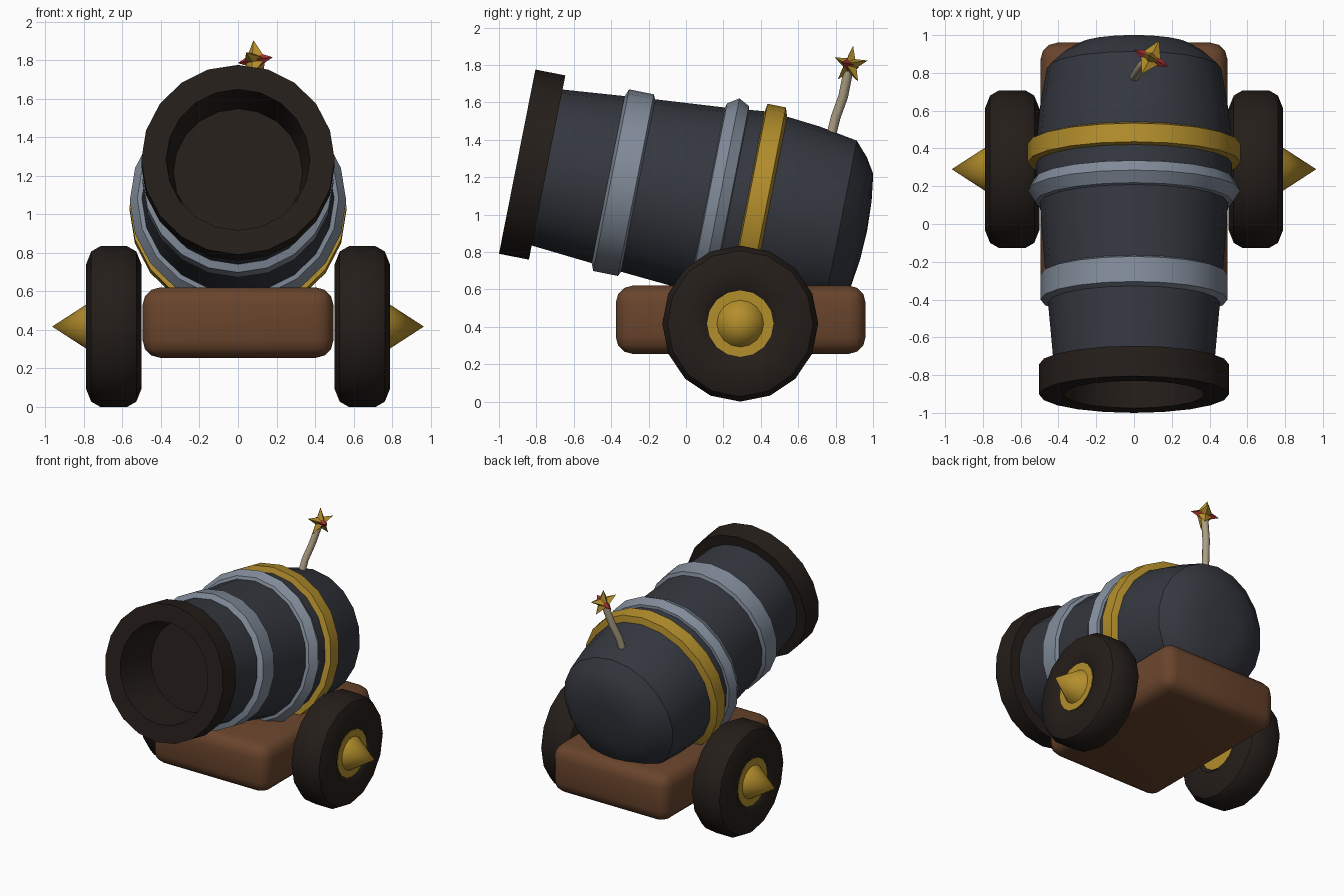
import bpy, bmesh, math
from mathutils import Matrix, Vector

if "Cube" in bpy.data.objects:
    bpy.data.objects.remove(bpy.data.objects["Cube"])


def material(name, rgb):
    m = bpy.data.materials.new(name)
    m.diffuse_color = (*rgb, 1)
    m.use_nodes = True
    m.node_tree.nodes["Principled BSDF"].inputs["Base Color"].default_value = m.diffuse_color
    return m


IRON = material("iron", (0.035, 0.039, 0.05))
DARK = material("dark_brown", (0.018, 0.013, 0.010))
STEEL = material("steel", (0.22, 0.26, 0.32))
GOLD = material("gold", (0.45, 0.27, 0.025))
WOOD = material("wood", (0.14, 0.058, 0.025))
ROPE = material("rope", (0.45, 0.38, 0.25))
RED = material("red", (0.40, 0.03, 0.03))


def finish(name, bm, mat, matrix=Matrix(), angle=35):
    bmesh.ops.remove_doubles(bm, verts=bm.verts, dist=1e-5)
    bmesh.ops.transform(bm, matrix=matrix, verts=bm.verts)
    bmesh.ops.recalc_face_normals(bm, faces=bm.faces)
    me = bpy.data.meshes.new(name)
    bm.to_mesh(me)
    bm.free()
    me.materials.append(mat)
    me.shade_smooth()
    me.set_sharp_from_angle(angle=math.radians(angle))
    ob = bpy.data.objects.new(name, me)
    bpy.context.collection.objects.link(ob)
    return ob


def lathe(name, profile, sides, matrix, mat, closed=False):
    """Revolve (height, radius) points about local z."""
    bm = bmesh.new()
    pts = profile + profile[:1] if closed else profile
    vs = [bm.verts.new((r, 0, t)) for t, r in pts]
    es = [bm.edges.new(p) for p in zip(vs, vs[1:])]
    bmesh.ops.spin(bm, geom=vs + es, cent=(0, 0, 0), axis=(0, 0, 1),
                   angle=math.tau, steps=sides, use_merge=False)
    return finish(name, bm, mat, matrix)


# Tilted barrel frame: local z runs from the muzzle to the breech
axis = Vector((0, 0.981, -0.194)).normalized()
side = Vector((1, 0, 0))
barrel = Matrix.Translation((0, -0.9025, 1.283)) @ Matrix(
    (side, axis.cross(side), axis)).transposed().to_4x4()

lathe("barrel", [(0.14, 0.36), (0.14, 0.423), (0.66, 0.47), (1.03, 0.499), (1.24, 0.52),
                 (1.375, 0.515), (1.55, 0.498), (1.76, 0.462), (1.83, 0.385),
                 (1.88, 0.305), (1.90, 0.16), (1.907, 0)], 20, barrel, IRON)
lathe("muzzle", [(0.33, 0), (0.33, 0.335), (0, 0.373), (0, 0.502),
                 (0.163, 0.502), (0.163, 0.36)], 20, barrel, DARK)
lathe("front_band", [(0.49, 0.44), (0.512, 0.495), (0.647, 0.495), (0.668, 0.45)],
      20, barrel, STEEL, True)
lathe("middle_band", [(1.03, 0.48), (1.04, 0.523), (1.10, 0.562), (1.158, 0.532),
                      (1.168, 0.49)], 20, barrel, STEEL, True)
lathe("gold_band", [(1.243, 0.50), (1.253, 0.563), (1.353, 0.563), (1.375, 0.50)],
      20, barrel, GOLD, True)

# Carriage block with rounded edges
bm = bmesh.new()
bmesh.ops.create_cube(bm, size=1)
bmesh.ops.scale(bm, vec=(0.99, 1.335, 0.365), verts=bm.verts)
bmesh.ops.bevel(bm, geom=bm.edges[:], offset=0.09, segments=3, profile=0.5, affect='EDGES')
finish("carriage", bm, WOOD, Matrix.Translation((0, 0.2925, 0.4375)))

# Wheels with hubs and pointed caps
tyre = [(0.535, 0.175), (0.505, 0.205), (0.50, 0.32), (0.528, 0.39), (0.575, 0.417),
        (0.715, 0.417), (0.762, 0.39), (0.79, 0.32), (0.785, 0.205), (0.765, 0.175)]
hub = [(0.525, 0), (0.525, 0.178), (0.772, 0.178), (0.772, 0.125), (0.965, 0)]
for label, s in (("right", 1), ("left", -1)):
    m = Matrix.Translation((0, 0.29, 0.417)) @ Matrix.Rotation(s * math.pi / 2, 4, 'Y')
    lathe(label + "_wheel", tyre, 16, m, DARK, True)
    lathe(label + "_hub", hub, 16, m, GOLD)

# Bent fuse
path = [Vector(p) for p in ((0.0, 0.775, 1.42), (0.015, 0.80, 1.52),
                            (0.045, 0.84, 1.63), (0.085, 0.87, 1.78))]
bm = bmesh.new()
rings = []
for i, p in enumerate(path):
    d = path[min(i + 1, 3)] - path[max(i - 1, 0)]
    m = Matrix.Translation(p) @ Vector((0, 0, 1)).rotation_difference(d).to_matrix().to_4x4()
    rings.append(bmesh.ops.create_circle(bm, cap_ends=i in (0, 3), segments=8,
                                         radius=0.026, matrix=m)["verts"])
for a, b in zip(rings, rings[1:]):
    for k in range(8):
        bm.faces.new((a[k], a[(k + 1) % 8], b[(k + 1) % 8], b[k]))
finish("fuse", bm, ROPE, angle=50)

# Spark: a gold star pierced by a red spike
normal = Vector((0.18, -0.09, 0.03)).normalized()
up = Vector((0, 0.1, 1))
across = up.cross(normal).normalized()
spark = Matrix.Translation((0.09, 0.878, 1.80)) @ Matrix(
    (across, normal.cross(across), normal)).transposed().to_4x4()


def star(name, points, outer, inner, depth, mat):
    bm = bmesh.new()
    rim = []
    for k in range(points * 2):
        a = math.pi / 2 + k * math.pi / points
        r = inner if k % 2 else outer
        rim.append(bm.verts.new((r * math.cos(a), r * math.sin(a), 0)))
    for z in (depth, -depth):
        tip = bm.verts.new((0, 0, z))
        for k in range(len(rim)):
            bm.faces.new((rim[k - 1], rim[k], tip))
    finish(name, bm, mat, spark, 5)


star("spark_star", 5, 0.105, 0.042, 0.06, GOLD)
star("spark_spike", 4, 0.045, 0.03, 0.102, RED)
